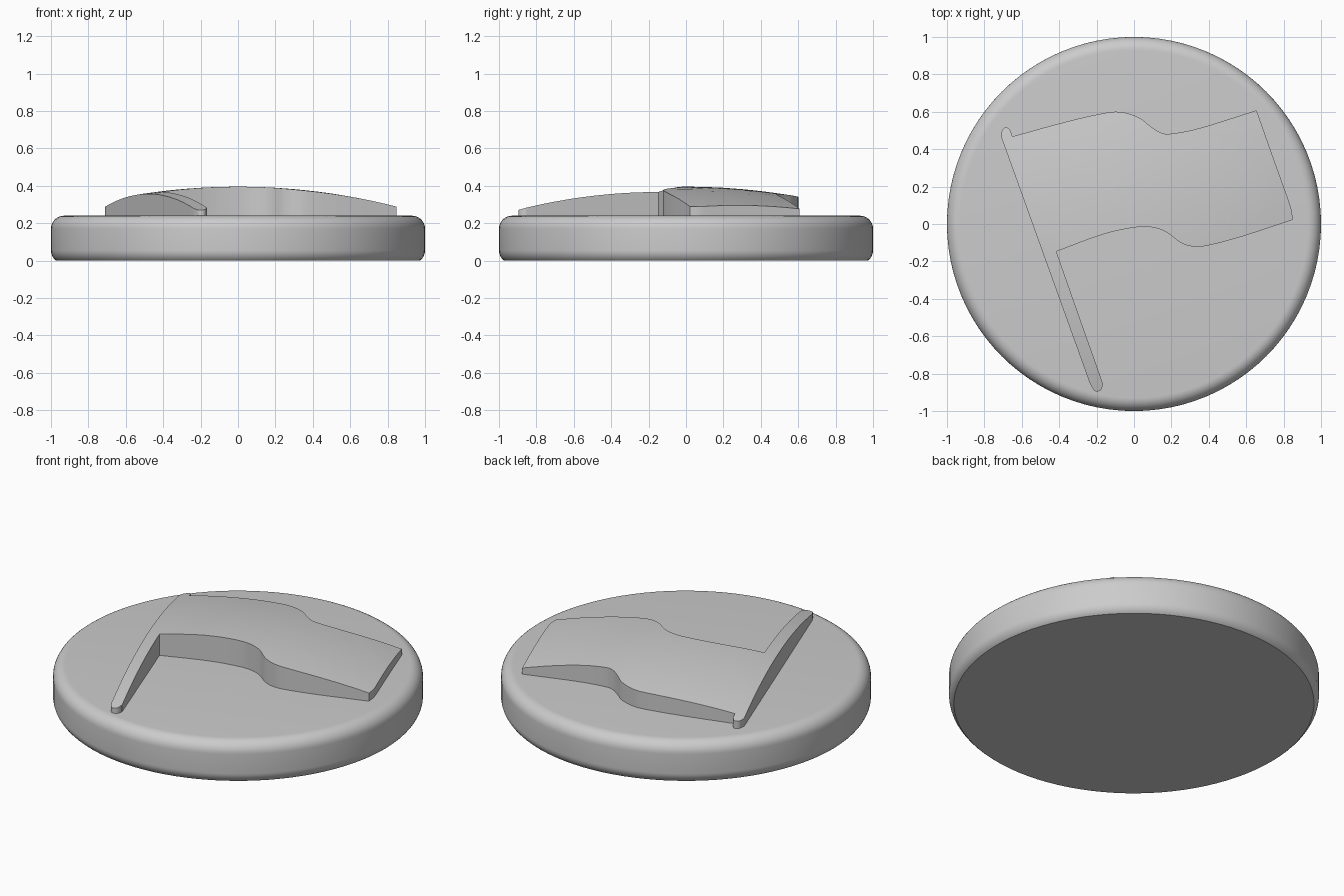
import bpy, bmesh, math
from mathutils import Vector

if "Cube" in bpy.data.objects:
    bpy.data.objects.remove(bpy.data.objects["Cube"])

grey = bpy.data.materials.new("plain_grey")
grey.use_nodes = True
grey.diffuse_color = (0.6, 0.6, 0.6, 1)
grey.node_tree.nodes["Principled BSDF"].inputs["Base Color"].default_value = (0.6, 0.6, 0.6, 1)


def finish(bm, name):
    """Turn a bmesh into a smooth-shaded object."""
    bmesh.ops.recalc_face_normals(bm, faces=bm.faces)
    mesh = bpy.data.meshes.new(name)
    bm.to_mesh(mesh)
    bm.free()
    mesh.materials.append(grey)
    obj = bpy.data.objects.new(name, mesh)
    bpy.context.collection.objects.link(obj)
    bpy.ops.object.select_all(action='DESELECT')
    obj.select_set(True)
    bpy.context.view_layer.objects.active = obj
    bpy.ops.object.shade_smooth_by_angle(angle=math.radians(30))
    return obj


def curve(points, steps=5):
    """Smooth curve through the points, without its last point."""
    p = [Vector(q) for q in points]
    p = [2 * p[0] - p[1]] + p + [2 * p[-1] - p[-2]]
    out = []
    for a, b, c, d in zip(p, p[1:], p[2:], p[3:]):
        for i in range(steps):
            t = i / steps
            out.append(0.5 * (2 * b + (c - a) * t + (2 * a - 5 * b + 4 * c - d) * t ** 2
                              + (3 * b - a - 3 * c + d) * t ** 3))
    return out


# Round base: lathed profile with rounded rims
RADIUS, HEIGHT, ROUND, LOW = 1.0, 0.24, 0.07, 0.055
SEGMENTS = 96


def arc(z, start, end, n=8):
    angles = [start + (end - start) * i / n for i in range(n + 1)]
    return [(RADIUS - ROUND + ROUND * math.cos(a), z + ROUND * math.sin(a)) for a in angles]


profile = arc(LOW, -math.asin(LOW / ROUND), 0) + arc(HEIGHT - ROUND, 0, math.pi / 2)
bm = bmesh.new()
rings = [[bm.verts.new((r * math.cos(math.tau * k / SEGMENTS), r * math.sin(math.tau * k / SEGMENTS), z))
          for k in range(SEGMENTS)] for r, z in profile]
for low, high in zip(rings, rings[1:]):
    for k in range(SEGMENTS):
        n = (k + 1) % SEGMENTS
        bm.faces.new((low[k], low[n], high[n], high[k]))
bm.faces.new(rings[0])
bm.faces.new(rings[-1])
finish(bm, "round_base")

# Flag outline: smooth runs that meet at sharp corners
pole_corner, top_corner = (-0.65, 0.468), (0.655, 0.608)
fly_corner, inner_corner = (0.848, 0.022), (-0.415, -0.147)
pole_foot, pole_head = (-0.235, -0.855), (-0.71, 0.465)
runs = [
    [pole_corner, (-0.4, 0.537), (-0.2, 0.585), (-0.08, 0.6), (0.02, 0.572), (0.085, 0.525),
     (0.14, 0.49), (0.2, 0.483), (0.36, 0.515), top_corner],
    [top_corner, (0.755, 0.325), (0.825, 0.13), (0.843, 0.07), fly_corner],
    [fly_corner, (0.567, -0.07), (0.39, -0.116), (0.31, -0.12), (0.245, -0.097), (0.17, -0.042),
     (0.085, -0.016), (-0.02, -0.022), (-0.18, -0.06), inner_corner],
    [inner_corner, (-0.3, -0.475), (-0.178, -0.82), (-0.168, -0.86), (-0.18, -0.89),
     (-0.21, -0.892), pole_foot],
    [pole_foot, pole_head],
    [pole_head, (-0.705, 0.5), (-0.685, 0.517), (-0.665, 0.505), pole_corner],
]

# Raised flag: sliced outline pulled up to a shallow dome
DOME_TOP, DOME_RADIUS, SUNK = 0.395, 3.42, 0.2
bm = bmesh.new()
bm.faces.new([bm.verts.new((p.x, p.y, SUNK)) for run in runs for p in curve(run)])
bmesh.ops.triangulate(bm, faces=bm.faces[:])
for k in range(-9, 10):
    for normal in (Vector((1, 0, 0)), Vector((0, 1, 0))):
        bmesh.ops.bisect_plane(bm, geom=bm.verts[:] + bm.edges[:] + bm.faces[:], dist=1e-5,
                               plane_co=normal * k * 0.1, plane_no=normal)
raised = bmesh.ops.extrude_face_region(bm, geom=bm.faces[:], use_keep_orig=True)
for v in raised["geom"]:
    if isinstance(v, bmesh.types.BMVert):
        v.co.z = DOME_TOP - DOME_RADIUS + math.sqrt(DOME_RADIUS ** 2 - v.co.x ** 2 - v.co.y ** 2)
finish(bm, "raised_flag")
